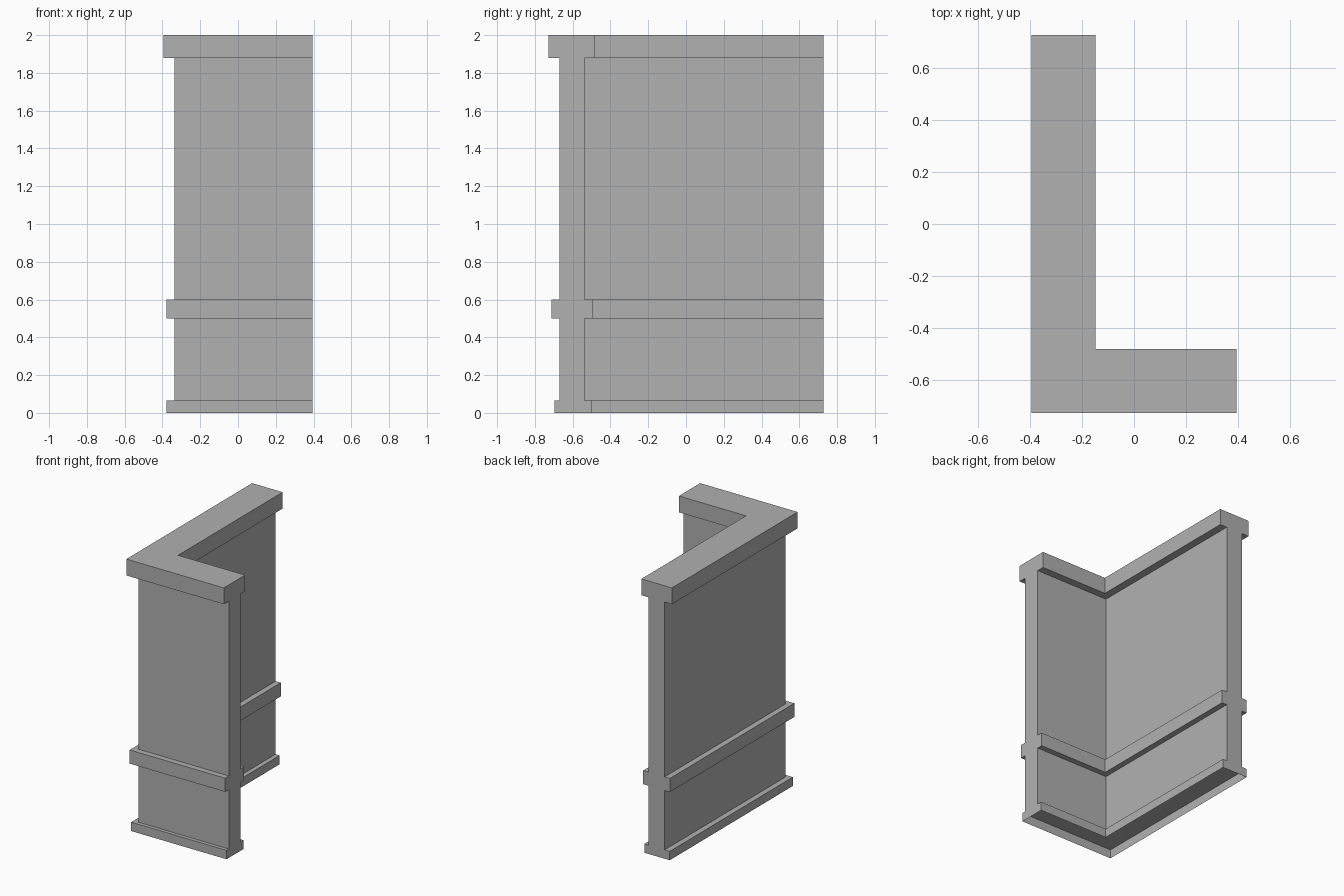
import bpy
import bmesh

if "Cube" in bpy.data.objects:
    bpy.data.objects.remove(bpy.data.objects["Cube"])

END_X, END_Y = 0.395, 0.728   # where the two legs of the corner stop

# Section levels: (x, y) of the mitred corner on the outer and inner side
WALL = ((-0.337, -0.67), (-0.205, -0.538))
BASE = ((-0.378, -0.697), (-0.172, -0.501))
RAIL = ((-0.379, -0.713), (-0.163, -0.496))
CAP = ((-0.395, -0.728), (-0.148, -0.482))
LEVELS = [(BASE, 0.0), (BASE, 0.065), (WALL, 0.065), (WALL, 0.5), (RAIL, 0.5),
          (RAIL, 0.6), (WALL, 0.6), (WALL, 1.88), (CAP, 1.88), (CAP, 2.0)]

# Profile runs up the outer side, across the top and down the inner side
profile = [(*s[0], z) for s, z in LEVELS] + [(*s[1], z) for s, z in reversed(LEVELS)]

bm = bmesh.new()


def stations(p):
    """One profile point at the short leg end, the corner and the long leg end."""
    x, y, z = p
    return [bm.verts.new(c) for c in ((END_X, y, z), (x, y, z), (x, END_Y, z))]


def strip(p, q):
    for a, b in ((0, 1), (1, 2)):
        bm.faces.new((p[b], p[a], q[a], q[b]))


# Swept wall with base, rail and cap mouldings
rows = [stations(p) for p in profile]
for p, q in zip(rows, rows[1:]):
    strip(p, q)

# Flat ends of both legs
bm.faces.new([r[0] for r in reversed(rows)])
bm.faces.new([r[2] for r in rows])

# Recessed underside inside the hollow base moulding
strip(rows[-3], rows[2])

mesh = bpy.data.meshes.new("corner_wall")
bm.to_mesh(mesh)
bm.free()
obj = bpy.data.objects.new("corner_wall", mesh)
bpy.context.collection.objects.link(obj)

# Mid-grey stone
stone = bpy.data.materials.new("grey_stone")
stone.diffuse_color = (0.44, 0.44, 0.44, 1.0)
stone.use_nodes = True
stone.node_tree.nodes["Principled BSDF"].inputs["Base Color"].default_value = stone.diffuse_color
mesh.materials.append(stone)
